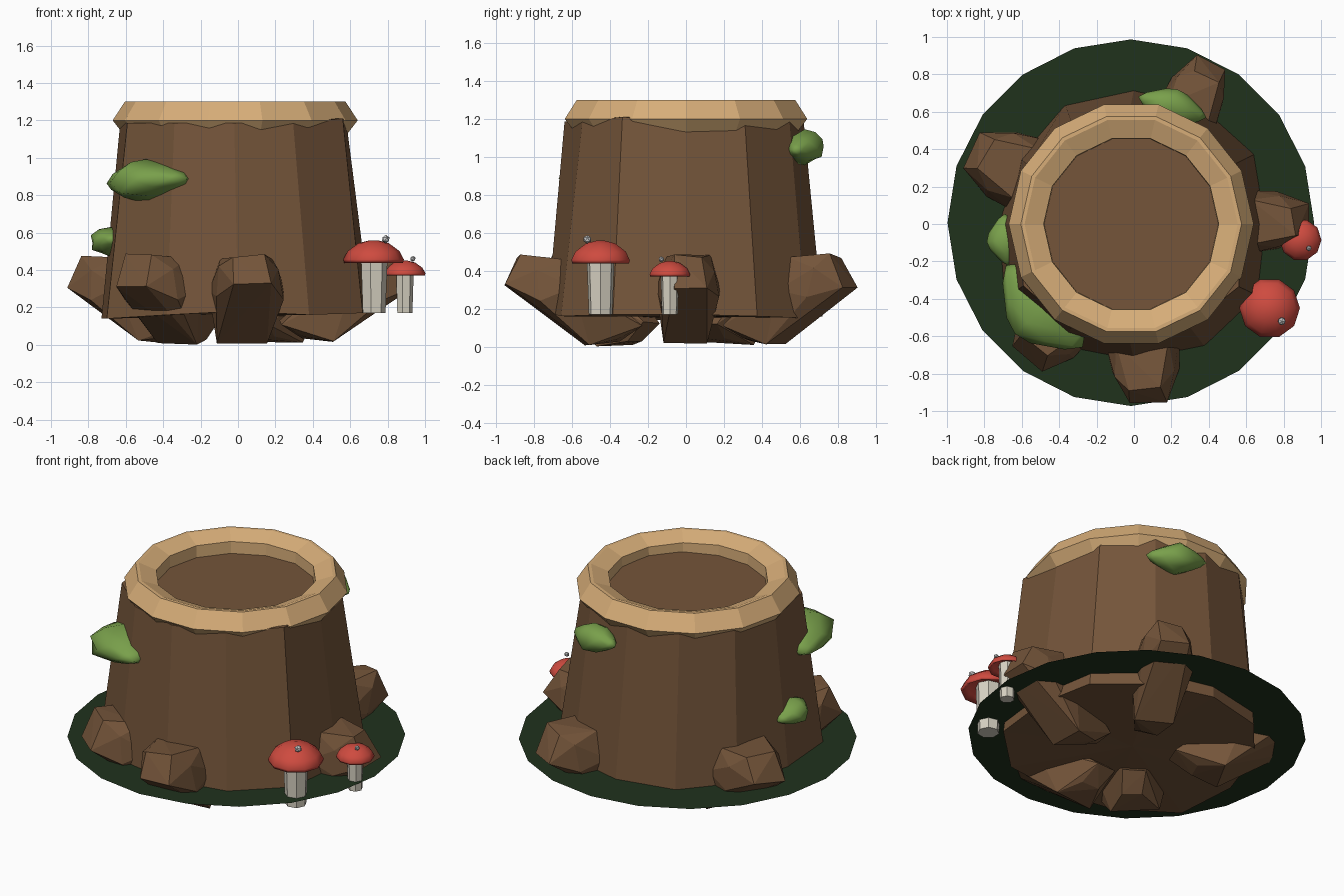
import bpy, bmesh, math, random
from mathutils import Vector, Matrix

if "Cube" in bpy.data.objects:
    bpy.data.objects.remove(bpy.data.objects["Cube"])

random.seed(4)


def material(name, rgb):
    m = bpy.data.materials.new(name)
    m.diffuse_color = (*rgb, 1)
    m.use_nodes = True
    m.node_tree.nodes["Principled BSDF"].inputs["Base Color"].default_value = m.diffuse_color
    return m


BARK = material("bark", (0.175, 0.09, 0.042))
WOOD = material("cut_wood", (0.68, 0.42, 0.19))
GRASS = material("grass", (0.014, 0.032, 0.012))
MOSS = material("moss", (0.19, 0.35, 0.07))
RED = material("red_cap", (0.62, 0.07, 0.05))
STEM = material("pale_stem", (0.68, 0.64, 0.54))
SPOT = material("spot_grey", (0.55, 0.55, 0.53))


def finish(name, bm, mat, smooth=False, loc=(0, 0, 0)):
    bmesh.ops.recalc_face_normals(bm, faces=bm.faces[:])
    for f in bm.faces:
        f.smooth = smooth
    me = bpy.data.meshes.new(name)
    bm.to_mesh(me)
    bm.free()
    me.materials.append(mat)
    ob = bpy.data.objects.new(name, me)
    ob.location = loc
    bpy.context.collection.objects.link(ob)
    return ob


def bridge(bm, a, b):
    n = len(a)
    for i in range(n):
        bm.faces.new((a[i], a[(i + 1) % n], b[(i + 1) % n], b[i]))


def lathe(name, profile, n, mat, loc, closed=False, caps=False, smooth=False):
    bm = bmesh.new()
    rings = [[bm.verts.new((r * math.cos(math.tau * i / n),
                            r * math.sin(math.tau * i / n), z))
              for i in range(n)] for r, z in profile]
    for a, b in zip(rings, rings[1:]):
        bridge(bm, a, b)
    if closed:
        bridge(bm, rings[-1], rings[0])
    if caps:
        bm.faces.new(rings[0])
        bm.faces.new(rings[-1])
    return finish(name, bm, mat, smooth, loc)


# grass disc (flat sheet)
bm = bmesh.new()
bmesh.ops.create_circle(bm, cap_ends=True, segments=20, radius=0.98)
finish("grass_disc", bm, GRASS, loc=(-0.017, 0.007, 0.233))

# trunk: uneven twelve-sided taper
bottom_r = [0.71, 0.75, 0.73, 0.72, 0.74, 0.71, 0.73, 0.81, 0.76, 0.73, 0.76, 0.77]
bottom_z = [0.17, 0.16, 0.15, 0.16, 0.15, 0.15, 0.14, 0.14, 0.16, 0.18, 0.16, 0.17]
top_r = [0.60, 0.62, 0.63, 0.62, 0.63, 0.63, 0.61, 0.66, 0.64, 0.64, 0.63, 0.67]
bm = bmesh.new()
low, high = [], []
for i in range(12):
    a = math.tau * i / 12
    d = Vector((math.cos(a), math.sin(a), 0))
    low.append(bm.verts.new(d * bottom_r[i] + Vector((0, 0, bottom_z[i]))))
    high.append(bm.verts.new(d * top_r[i] + Vector((-0.02, 0, 1.21 if i == 11 else 1.185))))
bridge(bm, low, high)
bm.faces.new(high)
bmesh.ops.poke(bm, faces=[bm.faces.new(low)])
finish("trunk", bm, BARK)

# pale rim around the cut top
lathe("cut_rim", [(0.465, 1.17), (0.468, 1.26), (0.57, 1.30), (0.59, 1.30),
                  (0.655, 1.20), (0.57, 1.09)], 14, WOOD, (-0.015, 0, 0), closed=True)

# roots: faceted wedges. Each row: radius, height, left side, right side
ROOT = [(0.24, 0.12, -0.07, 0.06), (0.36, 0.03, -0.05, 0.06), (0.52, 0.015, -0.15, 0.12),
        (0.62, 0.30, -0.20, 0.20), (0.78, 0.25, -0.17, 0.19), (0.96, 0.32, -0.09, 0.11),
        (0.88, 0.48, -0.09, 0.08), (0.64, 0.47, -0.14, 0.14), (0.80, 0.41, -0.16, 0.16)]


def root(name, deg, stretch, width):
    bm = bmesh.new()
    for r, z, left, right in ROOT:
        for side in (left, right):
            bm.verts.new((r * stretch + random.uniform(-0.015, 0.01), side * width,
                          z + random.uniform(-0.015, 0.015)))
    bmesh.ops.convex_hull(bm, input=bm.verts[:])
    loose = [v for v in bm.verts if not v.link_faces]
    bmesh.ops.delete(bm, geom=loose, context='VERTS')
    bmesh.ops.rotate(bm, verts=bm.verts[:], matrix=Matrix.Rotation(math.radians(deg), 3, 'Z'))
    finish(name, bm, BARK)


for name, deg, stretch, width in [("front_root", 274, 1.0, 1.0),
                                  ("front_left_root", 231, 0.96, 1.05),
                                  ("left_root", 155, 1.0, 1.05),
                                  ("back_root", 64, 1.01, 0.85),
                                  ("right_root", 1, 0.97, 0.85)]:
    root(name, deg, stretch, width)


# moss tufts: flattened pointed blobs lying against the bark
def moss(name, loc, deg, depth, length, height):
    bm = bmesh.new()
    bmesh.ops.create_icosphere(bm, subdivisions=2, radius=1)
    for v in bm.verts:
        taper = 1 - 0.55 * abs(v.co.y)
        v.co = Vector((v.co.x * depth * taper, v.co.y * length,
                       v.co.z * height * taper + 0.015 * v.co.y))
    bmesh.ops.rotate(bm, verts=bm.verts[:], matrix=Matrix.Rotation(math.radians(deg), 3, 'Z'))
    finish(name, bm, MOSS, True, loc)


moss("front_moss", (-0.48, -0.44, 0.875), 223, 0.24, 0.30, 0.12)
moss("back_moss", (0.205, 0.625, 1.05), 73, 0.11, 0.19, 0.095)
moss("left_moss", (-0.68, -0.085, 0.55), 185, 0.12, 0.14, 0.08)


# mushrooms
def mushroom(name, x, y, rim_z, r, h, stem_r, spot):
    lathe(name + "_stem", [(stem_r * 0.85, 0.17), (stem_r, rim_z + 0.04)], 7, STEM,
          (x, y, 0), caps=True)
    lathe(name + "_cap", [(r * 0.35, rim_z + h * 0.4), (r * 0.75, rim_z + h * 0.22),
                          (r * 0.97, rim_z), (r, rim_z + h * 0.15), (r * 0.86, rim_z + h * 0.52),
                          (r * 0.5, rim_z + h * 0.88), (r * 0.15, rim_z + h)], 10, RED,
          (x, y, 0), caps=True, smooth=True)
    bm = bmesh.new()
    bmesh.ops.create_icosphere(bm, subdivisions=1, radius=0.14 * r)
    finish(name + "_spot", bm, SPOT, loc=spot)


mushroom("large_mushroom", 0.725, -0.45, 0.438, 0.162, 0.12, 0.075, (0.79, -0.52, 0.565))
mushroom("small_mushroom", 0.89, -0.085, 0.37, 0.112, 0.08, 0.05, (0.935, -0.13, 0.46))
